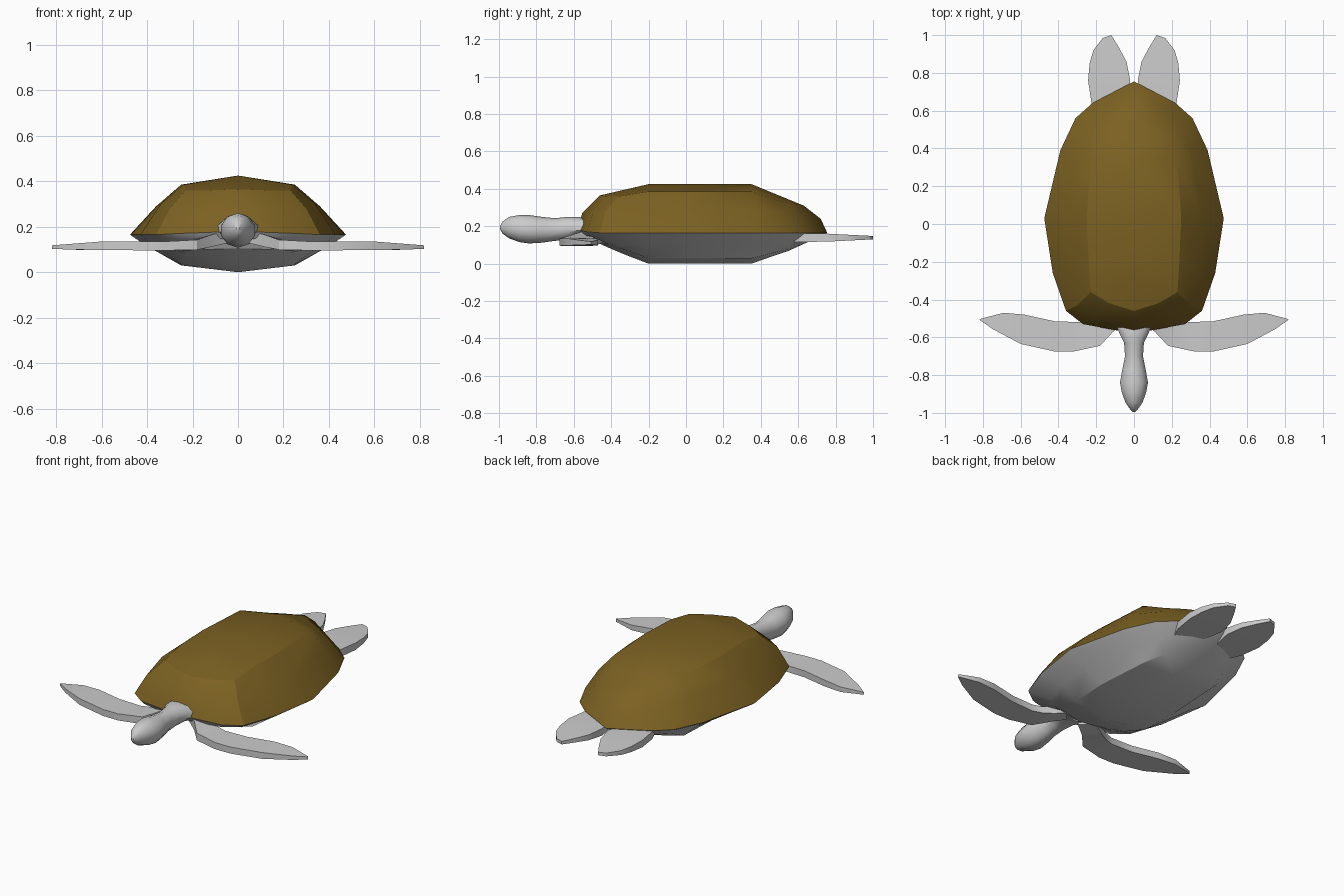
import bpy, bmesh, math
from mathutils import Vector

if "Cube" in bpy.data.objects:
    bpy.data.objects.remove(bpy.data.objects["Cube"])


def finish(name, verts, faces, angle, mat=None, mirror=True):
    me = bpy.data.meshes.new(name)
    bm = bmesh.new()
    vs = [bm.verts.new(v) for v in verts]
    for f in faces:
        bm.faces.new([vs[i] for i in f])
    bmesh.ops.remove_doubles(bm, verts=bm.verts, dist=0.0005)
    if not mirror or name.endswith("flipper"):
        bmesh.ops.recalc_face_normals(bm, faces=bm.faces)
    bm.to_mesh(me)
    bm.free()
    ob = bpy.data.objects.new(name, me)
    bpy.context.collection.objects.link(ob)
    if mat:
        me.materials.append(mat)
    bpy.ops.object.select_all(action='DESELECT')
    ob.select_set(True)
    bpy.context.view_layer.objects.active = ob
    bpy.ops.object.shade_smooth_by_angle(angle=math.radians(angle))
    if mirror:
        ob.modifiers.new("mirror", 'MIRROR').use_clip = True
    return ob


def loft(name, rings, angle, mat=None, closed=False):
    n = len(rings[0])
    verts = [p for r in rings for p in r]
    faces = []
    for j in range(len(rings) - 1):
        for i in range(n if closed else n - 1):
            k = (i + 1) % n
            faces.append((j*n + i, j*n + k, (j+1)*n + k, (j+1)*n + i))
    if closed:
        faces += [tuple(range(n)), tuple(range((len(rings)-1)*n, len(rings)*n))]
    return finish(name, verts, faces, angle, mat, mirror=not closed)


def interp(table, y):
    for (a, za), (b, zb) in zip(table, table[1:]):
        if y <= b:
            return za + (zb - za) * max(0, (y - a) / (b - a))
    return table[-1][1]


brown = bpy.data.materials.new("brown")
brown.diffuse_color = (0.2, 0.12, 0.016, 1)
brown.use_nodes = True
brown.node_tree.nodes["Principled BSDF"].inputs["Base Color"].default_value = brown.diffuse_color

# Half outlines of the shell, from the rim up to the ridge
rim = [(0, -.58, .18), (.27, -.53, .17), (.36, -.46, .165), (.43, -.26, .165), (.475, .03, .165),
       (.39, .39, .165), (.31, .56, .165), (.22, .64, .165), (0, .755, .165)]
mid = [(0, -.555, .27), (.2, -.495, .275), (.3, -.43, .28), (.34, -.23, .30), (.36, .03, .29),
       (.31, .38, .29), (.24, .52, .27), (.16, .6, .25), (0, .72, .24)]
upper = [(0, -.46, .365), (.13, -.42, .36), (.23, -.36, .36), (.24, -.2, .385), (.25, .03, .385),
         (.23, .35, .385), (.17, .46, .345), (.1, .55, .325), (0, .63, .31)]
ridge = [(0, y, interp([(-.46, .365), (-.2, .425), (.35, .425), (.63, .31)], y))
         for y in (-.46, -.38, -.3, -.2, .03, .35, .46, .55, .63)]
loft("shell", [rim, mid, upper, ridge], 25, brown)

# Pale lower body with a lip under the shell
keel = [(-.58, .17), (-.44, .095), (-.22, .005), (.35, .005), (.53, .06), (.64, .11), (.755, .16)]
lip = [(x*.95, y*.97, .148) for x, y, z in rim]
waist = [(x*.78, y*(.8 if y < 0 else .88), max(.098, interp(keel, y*.88))) for x, y, z in rim]
low = [(x, y, interp(keel, y) + .1*x) for x, y, z in upper]
base = [(0, y, interp(keel, y) - .005 * (-.23 < y < .36)) for x, y, z in ridge]
loft("lower_body", [base, low, waist, lip, rim], 25)

# Neck and head: y, half width, bottom, top
head = [(-.50, .11, .13, .23), (-.57, .085, .14, .25), (-.63, .055, .13, .25), (-.70, .05, .122, .243),
        (-.77, .065, .112, .25), (-.84, .078, .108, .26), (-.89, .068, .115, .26),
        (-.945, .048, .135, .25), (-.98, .022, .16, .225), (-.995, .006, .185, .2)]
N = 10
rings = []
for y, w, b, t in head:
    rings.append([(w * math.sin(2*math.pi*i/N), y,
                   (b+t)/2 + (t-b)/2 * math.cos(2*math.pi*i/N)) for i in range(N)])
loft("head_and_neck", rings, 40, closed=True)


# Flippers: flat outlines with thickness; height given by a function
def flipper(name, outline, height):
    n = len(outline)
    low, top = [], []
    for x, y in outline:
        b, t = height(x, y)
        low.append((x, y, b))
        top.append((x, y, t))
    quads = [(i, (i+1) % n, n + (i+1) % n, n + i) for i in range(n)]
    # strips across the blade: point i faces point n-1-i
    for i in range(n//2 - 1):
        s = (i, i+1, n-2-i, n-1-i)
        quads += [s, tuple(n + k for k in s)]
    return finish(name, low + top, quads, 30)


flipper("front_flipper",
        [(.04, -.52), (.11, -.57), (.18, -.645), (.32, -.675), (.42, -.675), (.60, -.635), (.75, -.555), (.818, -.507),
         (.812, -.502), (.69, -.47), (.58, -.48), (.42, -.515), (.28, -.52), (.22, -.50), (.16, -.47), (.10, -.44)],
        lambda x, y: (interp([(.05, .13), (.12, .11), (.2, .095), (.7, .098), (.82, .103)], x),
                      interp([(.05, .18), (.12, .165), (.2, .135), (.6, .135), (.82, .118)], x)))

flipper("rear_flipper",
        [(.07, .56), (.04, .66), (.02, .76), (.04, .86), (.08, .935), (.12, 1.0),
         (.165, .985), (.215, .92), (.235, .85), (.243, .76), (.225, .64), (.19, .56)],
        lambda x, y: (interp([(.56, .115), (.76, .118), (1, .13)], y),
                      interp([(.56, .16), (.76, .16), (1, .148)], y)))
